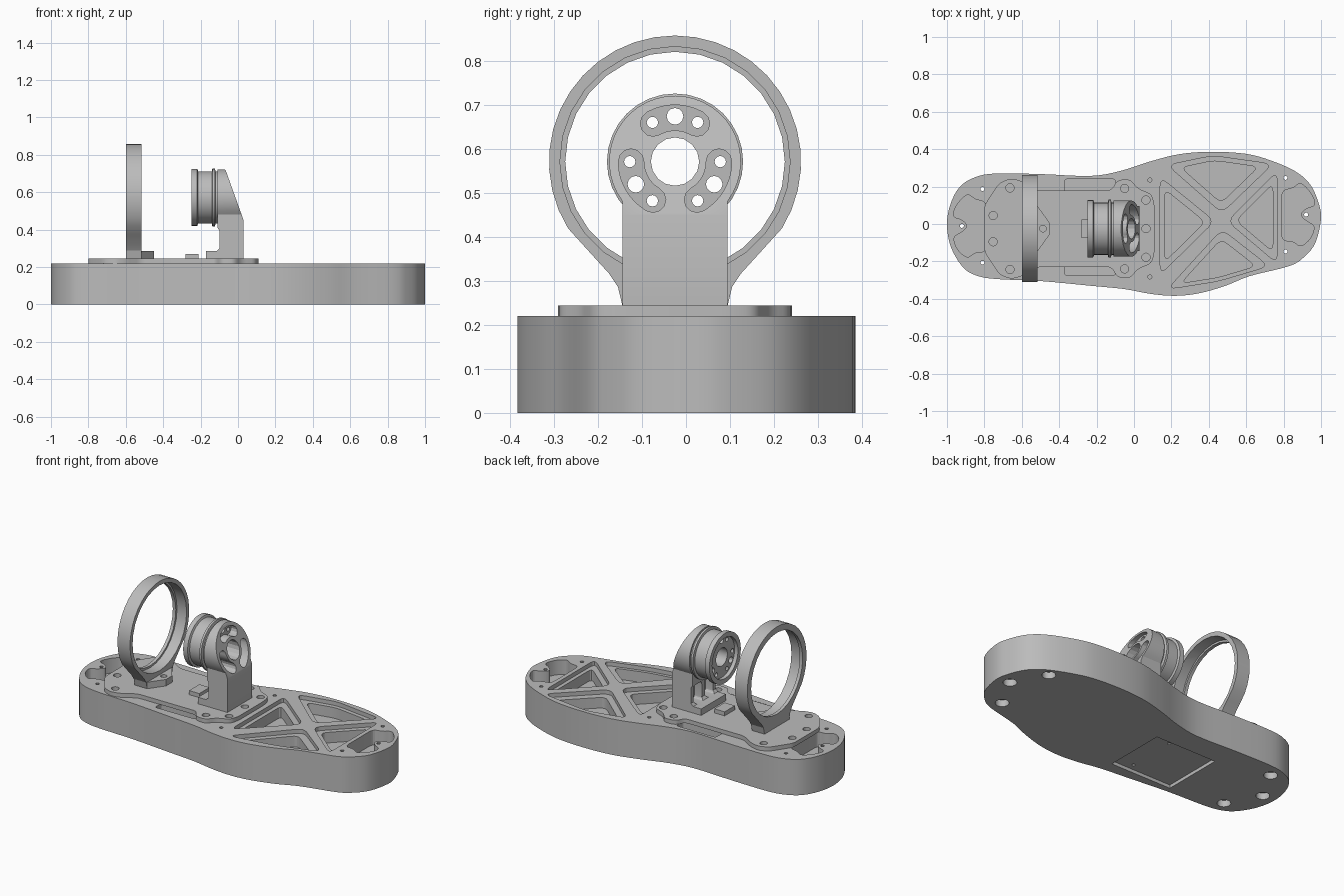
import bpy, bmesh
from math import sin, cos, radians, tau
from mathutils import Vector, Matrix

if "Cube" in bpy.data.objects:
    bpy.data.objects.remove(bpy.data.objects["Cube"])

CY, CZ = -0.025, 0.572      # shared axis of ring and wheel
TOP, DECK = 0.22, 0.245     # body top, mounting plate top

grey = bpy.data.materials.new("plain grey")
grey.use_nodes = True
grey.diffuse_color = (0.5, 0.5, 0.5, 1)
grey.node_tree.nodes["Principled BSDF"].inputs["Base Color"].default_value = (0.5, 0.5, 0.5, 1)


def finish(name, bm):
    bmesh.ops.recalc_face_normals(bm, faces=bm.faces)
    mesh = bpy.data.meshes.new(name)
    bm.to_mesh(mesh)
    bm.free()
    mesh.materials.append(grey)
    ob = bpy.data.objects.new(name, mesh)
    bpy.context.collection.objects.link(ob)
    return ob


def prism(name, pts, axis, lo, hi):
    """Extrude a 2D outline along an axis from lo to hi."""
    place = {"x": lambda a, b: (lo, a, b), "y": lambda a, b: (a, lo, b), "z": lambda a, b: (a, b, lo)}[axis]
    bm = bmesh.new()
    face = bm.faces.new([bm.verts.new(place(*p)) for p in pts])
    new = bmesh.ops.extrude_face_region(bm, geom=[face])["geom"]
    step = Vector([(hi - lo) * (axis == k) for k in "xyz"])
    bmesh.ops.translate(bm, vec=step, verts=[v for v in new if isinstance(v, bmesh.types.BMVert)])
    return finish(name, bm)


def boolean(target, tool, op="DIFFERENCE", keep=False):
    mod = target.modifiers.new("cut", "BOOLEAN")
    mod.operation, mod.solver, mod.object = op, "EXACT", tool
    bpy.context.view_layer.objects.active = target
    bpy.ops.object.modifier_apply(modifier=mod.name)
    if not keep:
        bpy.data.objects.remove(tool)


def cut(target, pts, axis, lo, hi):
    boolean(target, prism("cutter", pts, axis, lo, hi))


def circle(a, b, r, n=16):
    return [(a + r * cos(tau * i / n), b + r * sin(tau * i / n)) for i in range(n)]


def arc(r, start, end, n):
    return [(CY + r * cos(radians(start + (end - start) * i / n)),
             CZ + r * sin(radians(start + (end - start) * i / n))) for i in range(n + 1)]


def rect(x0, x1, y0, y1):
    return [(x0, y0), (x1, y0), (x1, y1), (x0, y1)]


def smooth_loop(pts, n=4):
    """Closed curve through the points."""
    out = []
    for i in range(len(pts)):
        p0, p1, p2, p3 = [Vector(pts[(i + k - 1) % len(pts)]) for k in range(4)]
        for j in range(n):
            t = j / n
            q = 0.5 * (2 * p1 + (p2 - p0) * t + (2 * p0 - 5 * p1 + 4 * p2 - p3) * t**2
                       + (3 * p1 - p0 - 3 * p2 + p3) * t**3)
            out.append(tuple(q))
    return out


def rounded(pts, r, n=4):
    """Round every corner of an outline."""
    out = []
    for i, p in enumerate(pts):
        p = Vector(p)
        ends = []
        for q in (Vector(pts[i - 1]), Vector(pts[(i + 1) % len(pts)])):
            ends.append(p + (q - p).normalized() * min(r, (q - p).length * 0.45))
        for j in range(n + 1):
            t = j / n
            out.append(tuple(ends[0] * (1 - t)**2 + p * 2 * t * (1 - t) + ends[1] * t**2))
    return out


def shrink(pts, f):
    mid = sum((Vector(p) for p in pts), Vector((0, 0))) / len(pts)
    return [tuple(mid + (Vector(p) - mid) * f) for p in pts]


# Sole-shaped body
outline = [(-1, 0), (-.98, .11), (-.93, .2), (-.85, .25), (-.74, .27), (-.5, .267), (-.235, .257),
           (-.075, .283), (.085, .334), (.246, .374), (.42, .386), (.6, .375), (.73, .34), (.86, .283),
           (.94, .214), (.985, .118), (1, .03), (.97, -.1), (.91, -.176), (.83, -.225), (.62, -.278),
           (.49, -.33), (.35, -.37), (.22, -.384), (.085, -.373), (-.05, -.348), (-.235, -.33),
           (-.5, -.305), (-.74, -.294), (-.85, -.273), (-.92, -.225), (-.98, -.12)]
body = prism("body", smooth_loop(outline), "z", 0, TOP)

# Four stepped pockets separated by crossed ribs
for tri in ([(.14, .25), (.14, -.27), (.43, .015)],
            [(.18, .315), (.42, .365), (.74, .32), (.47, .06)],
            [(.765, .28), (.765, -.21), (.5, .015)],
            [(.18, -.348), (.45, -.305), (.72, -.225), (.47, -.03)]):
    cut(body, rounded(tri, 0.05), "z", TOP - 0.025, TOP + 0.1)
    cut(body, rounded(shrink(tri, 0.74), 0.04), "z", TOP - 0.09, TOP + 0.1)

# Lobed pockets, screw holes and foot recesses at both ends
lobes = [(.79, .18), (.85, .19), (.89, .225), (.945, .17), (.975, .1), (.92, .085), (.885, .05),
         (.92, .015), (.97, -.01), (.945, -.08), (.89, -.125), (.85, -.09), (.79, -.09)]
for side, shift in ((1, 0), (-1, -0.06)):
    cut(body, rounded([(side * x, y + shift) for x, y in lobes], 0.04), "z", TOP - 0.09, TOP + 0.1)
    for x, y in ((.81, .247), (.92, .05), (.81, -.147)):
        cut(body, circle(side * x, y + shift, 0.011, 10), "z", 0.02, 0.3)
        cut(body, circle(side * x, y + shift, 0.038, 20), "z", -0.1, 0.04)

# Side slots, small screws, underside hatch recess
for y0, y1 in ((.17, .24), (-.275, -.21)):
    cut(body, rounded(rect(-.37, -.1, y0, y1), 0.015), "z", TOP - 0.05, TOP + 0.1)
for y in (.235, -.283):
    cut(body, circle(.085, y, 0.011, 10), "z", TOP - 0.05, TOP + 0.1)
cut(body, rect(-.48, -.07, -.27, .11), "z", -0.1, 0.02)
for y in (.07, -.23):
    cut(body, circle(-.19, y, 0.01, 10), "z", -0.1, 0.06)

# Mounting plate, mirrored about its centre line
half = [(-.8, .1), (-.72, .22), (-.66, .245), (-.6, .23), (-.52, .18), (-.12, .18), (-.09, .235),
        (-.02, .24), (.02, .19), (.095, .16), (.11, .1)]
plate_pts = half + [(x, 2 * CY - y) for x, y in reversed(half)]
plate = prism("mounting_plate", rounded(plate_pts, 0.025), "z", TOP, DECK)
for x, dy in ((-.663, .218), (-.753, .07), (-.05, .215), (.064, .153), (.064, 0)):
    for y in {CY + dy, CY - dy}:
        cut(plate, circle(x, y, 0.022), "z", DECK - 0.02, DECK + 0.1)

# Small sensor block on the plate
prism("sensor_block", rect(-.28, -.21, CY - .05, CY + .05), "z", DECK, DECK + 0.025)

# Ring with flared neck, inner lip and pointed foot
neck = [(.2, -.2), (.15, -.255), (.13, -.285), (.12, DECK - CZ)]
ring_pts = arc(0.287, -32, 212, 26)
ring_pts += [(CY - a, CZ + b) for a, b in neck] + [(CY + a, CZ + b) for a, b in reversed(neck)]
ring = prism("ring", ring_pts, "x", -.6, -.515)
cut(ring, circle(CY, CZ, 0.25, 28), "x", -.7, -.4)
cut(ring, circle(CY, CZ, 0.262, 28), "x", -.58, -.4)
foot_pts = [(-.515, CY - .12), (-.45, CY - .03), (-.45, CY + .03), (-.515, CY + .12)]
foot = prism("ring_foot", foot_pts, "z", DECK, 0.285)
cut(foot, circle(-.487, CY, 0.018, 12), "z", 0.25, 0.4)

# Wheel bracket: side profile crossed with a round-headed front profile
side_pts = [(-.17, DECK), (.03, DECK), (.03, .45), (-.065, .715), (-.075, .73), (-.11, .73), (-.11, .41),
            (-.1, .395), (-.1, .3), (-.115, .285), (-.17, .285)]
bracket = prism("wheel_bracket", side_pts, "y", CY - 0.2, CY + 0.2)
head = arc(0.15, -36.87, 216.87, 30)
front = prism("cutter", head + [(CY - .12, DECK - .01), (CY + .12, DECK - .01)], "x", -.3, .2)
boolean(bracket, front, "INTERSECT")
for dy in (-.055, .055):
    cut(bracket, rounded(rect(CY + dy - .04, CY + dy + .04, .285, .4), 0.02), "x", -.2, -.05)

# Drive wheel turned from a profile
profile = [(-.225, .055), (-.225, .125), (-.248, .125), (-.248, .153), (-.218, .153), (-.213, .14),
           (-.14, .14), (-.137, .155), (-.124, .155), (-.12, .14), (-.11, .14), (-.11, .055)]
bm = bmesh.new()
loop = [bm.verts.new((x, CY, CZ + r)) for x, r in profile]
edges = [bm.edges.new((loop[i - 1], loop[i])) for i in range(len(loop))]
bmesh.ops.spin(bm, geom=loop + edges, cent=(0, CY, CZ), axis=(1, 0, 0), angle=tau, steps=32)
bmesh.ops.remove_doubles(bm, verts=bm.verts, dist=0.0005)
wheel = finish("drive_wheel", bm)

# Bracket bore, curved pockets and the holes through bracket and wheel
cut(bracket, circle(CY, CZ, 0.055, 16), "x", -.3, .2)
for mid in (90, -30, 210):
    caps = []
    for end, flip in ((mid + 30, 0), (mid - 30, 180)):
        c = arc(0.1, end, end, 1)[0]
        caps.append([(c[0] + .029 * cos(radians(end + flip + k * 30)),
                      c[1] + .029 * sin(radians(end + flip + k * 30))) for k in range(7)])
    pocket = arc(0.129, mid - 27, mid + 27, 8) + caps[0] + arc(0.071, mid + 27, mid - 27, 8) + caps[1]
    cut(bracket, pocket, "x", -.085, .2)
    for k in (-30, 0, 30):
        big = mid + k in (90, -30, 210)
        c = arc(0.103, mid + k, mid + k, 1)[0]
        drill = prism("cutter", circle(*c, 0.019 if big else 0.013, 12), "x", -.3, .2)
        boolean(wheel, drill, keep=True)
        boolean(bracket, drill)

# Smooth curved walls, keep edges sharp
bpy.ops.object.select_all(action="DESELECT")
for ob in bpy.context.collection.objects:
    if ob.type == "MESH" and grey.name in ob.data.materials:
        ob.select_set(True)
        bpy.context.view_layer.objects.active = ob
bpy.ops.object.shade_smooth_by_angle(angle=radians(20))
